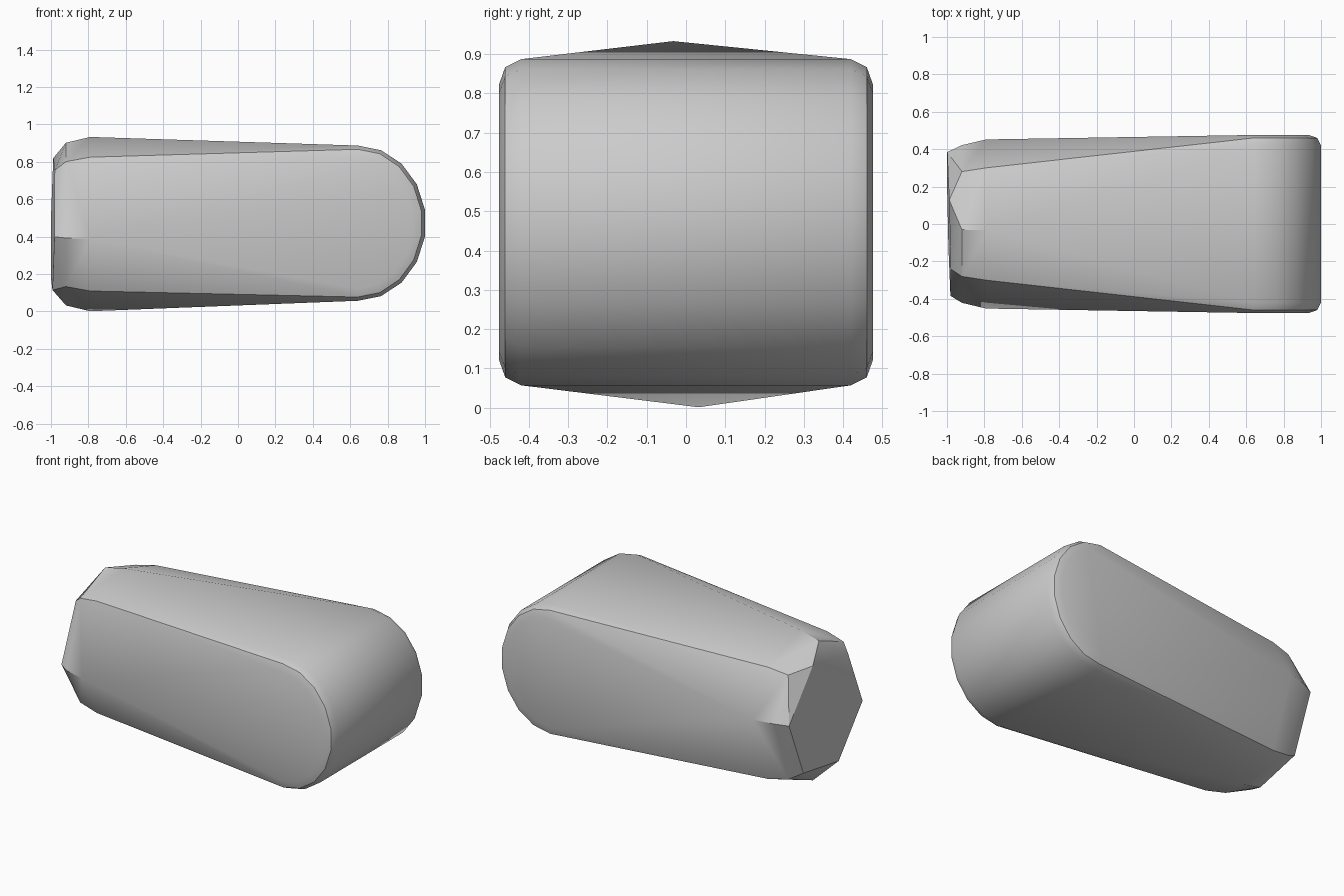
import bpy
import bmesh
from math import sin, cos, pi, radians

cube = bpy.data.objects.get("Cube")
if cube:
    bpy.data.objects.remove(cube, do_unlink=True)

MID = 0.467  # height of the long axis
bm = bmesh.new()


def ring_point(angle, radius):
    a = radians(angle)
    return radius * cos(a), MID + radius * sin(a)


# Narrow end: slightly tilted, twisted hexagonal cap
for i in range(6):
    y, z = ring_point(10 + 60 * i, 0.39 if i % 3 == 0 else 0.375)
    bm.verts.new((-0.99 - 0.025 * y + 0.015 * (z - MID), y, z))

# Rounded shoulder behind the cap, with the top and bottom corners split
for x, radius in ((-0.92, 0.436), (-0.79, 0.467)):
    for angle in (10, 50, 94, 130):
        r = radius - (0.008 if angle == 10 else 0)
        for turn in (0, 180):
            y, z = ring_point(angle + turn, r)
            bm.verts.new((x, y, z))

# Broad end: half-round roll running front to back, with softened rims
SEGMENTS = 9
for depth, inset in ((0.42, 0), (0.46, 0.02), (0.476, 0.065)):
    for side in (-1, 1):
        for i in range(SEGMENTS + 1):
            a = -pi / 2 + pi * i / SEGMENTS
            bm.verts.new((0.64 + (0.365 - inset) * cos(a), side * depth,
                          0.472 + (0.415 - inset) * sin(a)))

# Wrap everything in one tight skin
bmesh.ops.convex_hull(bm, input=bm.verts[:])
loose = [v for v in bm.verts if not v.link_faces]
bmesh.ops.delete(bm, geom=loose, context='VERTS')
bmesh.ops.dissolve_limit(bm, angle_limit=radians(1), verts=bm.verts[:], edges=bm.edges[:])
bmesh.ops.recalc_face_normals(bm, faces=bm.faces[:])

mesh = bpy.data.meshes.new("rounded_block")
bm.to_mesh(mesh)
bm.free()
block = bpy.data.objects.new("rounded_block", mesh)
bpy.context.collection.objects.link(block)

# Plain grey
grey = bpy.data.materials.new("light_grey")
grey.use_nodes = True
colour = (0.6, 0.6, 0.6, 1)
grey.diffuse_color = colour
grey.node_tree.nodes["Principled BSDF"].inputs["Base Color"].default_value = colour
mesh.materials.append(grey)

# Smooth the curved skin while keeping the hard rims
bpy.ops.object.select_all(action='DESELECT')
block.select_set(True)
bpy.context.view_layer.objects.active = block
bpy.ops.object.shade_smooth_by_angle(angle=radians(30))
